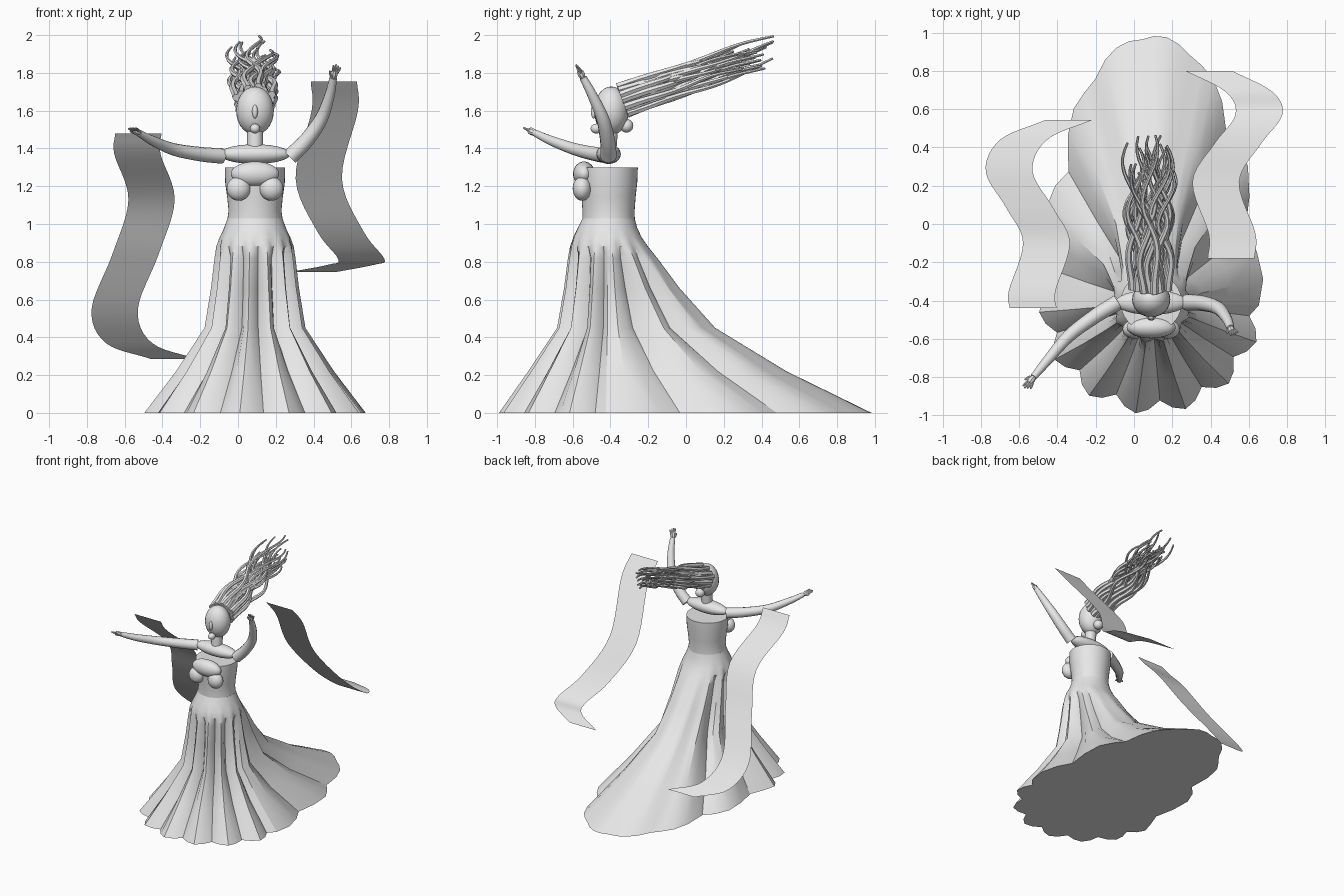
import bpy, bmesh, math, random
from mathutils import Vector

cube = bpy.data.objects.get("Cube")
if cube:
    bpy.data.objects.remove(cube, do_unlink=True)

random.seed(4)
CX, CY = 0.09, -0.41  # body axis

clay = bpy.data.materials.new("pale_grey")
clay.use_nodes = True
clay.diffuse_color = (0.8, 0.8, 0.8, 1)
clay.node_tree.nodes["Principled BSDF"].inputs["Base Color"].default_value = (0.8, 0.8, 0.8, 1)


def finish(ob, angle=40):
    ob.data.materials.clear()
    ob.data.materials.append(clay)
    bpy.ops.object.select_all(action='DESELECT')
    ob.select_set(True)
    bpy.context.view_layer.objects.active = ob
    bpy.ops.object.shade_smooth_by_angle(angle=math.radians(angle))
    return ob


def from_bmesh(name, bm, angle=40):
    mesh = bpy.data.meshes.new(name)
    bm.to_mesh(mesh)
    bm.free()
    ob = bpy.data.objects.new(name, mesh)
    bpy.context.collection.objects.link(ob)
    return finish(ob, angle)


def ellipsoid(name, center, radii):
    bpy.ops.mesh.primitive_uv_sphere_add(segments=24, ring_count=14, location=center)
    ob = bpy.context.object
    ob.name = name
    ob.scale = radii
    return finish(ob)


def smooth_path(points, steps=6):
    """Catmull-Rom curve through tuples of any length."""
    p = [Vector(q) for q in points]
    p = [p[0] * 2 - p[1]] + p + [p[-1] * 2 - p[-2]]
    out = []
    for a, b, c, d in zip(p, p[1:], p[2:], p[3:]):
        for i in range(steps):
            t = i / steps
            out.append(0.5 * (2 * b + (c - a) * t + (2 * a - 5 * b + 4 * c - d) * t ** 2
                              + (3 * b - a - 3 * c + d) * t ** 3))
    return out + [p[-2]]


def tubes(name, paths, resolution=3):
    """Tapered tubes; each path point is x, y, z, radius."""
    cu = bpy.data.curves.new(name, 'CURVE')
    cu.dimensions = '3D'
    cu.bevel_depth = 1
    cu.bevel_resolution = resolution
    cu.use_fill_caps = True
    for path in paths:
        sp = cu.splines.new('POLY')
        sp.points.add(len(path) - 1)
        for pt, q in zip(sp.points, path):
            pt.co = (q[0], q[1], q[2], 1)
            pt.radius = q[3]
    ob = bpy.data.objects.new(name, cu)
    bpy.context.collection.objects.link(ob)
    bpy.ops.object.select_all(action='DESELECT')
    ob.select_set(True)
    bpy.context.view_layer.objects.active = ob
    bpy.ops.object.convert(target='MESH')
    return finish(bpy.context.object)


def loft(name, rings, angle):
    """Closed skin through rings of points, capped at both ends."""
    bm = bmesh.new()
    loops = [[bm.verts.new(co) for co in ring] for ring in rings]
    for a, b in zip(loops, loops[1:]):
        n = len(a)
        for i in range(n):
            j = (i + 1) % n
            bm.faces.new((a[i], a[j], b[j], b[i]))
    bm.faces.new(loops[0])
    bm.faces.new(loops[-1])
    bmesh.ops.recalc_face_normals(bm, faces=bm.faces)
    return from_bmesh(name, bm, angle)


# Bodice
def oval(z, rx, ry, n=40):
    angles = [math.tau * i / n for i in range(n)]
    return [(CX + rx * math.cos(a), CY + ry * math.sin(a), z) for a in angles]


loft("bodice", [oval(1.02, .147, .139), oval(1.07, .14, .138), oval(1.14, .147, .143),
                oval(1.22, .158, .152), oval(1.30, .16, .155)], 40)

# Pleated skirt, pleats fading into a long train at the back
PLEATS = 14


def skirt_ring(z, rx, front, back, depth):
    ring = []
    n = PLEATS * 4
    for i in range(n):
        a = math.radians(5) + math.tau * i / n
        groove = (0, .35, 1, .35)[i % 4]     # ridge, flank, valley, flank
        fade = min(1, max(.12, 2.3 - 2.4 * math.sin(a)))
        k = 1 - depth * groove * fade
        ry = back if math.sin(a) > 0 else front
        ring.append((CX + rx * k * math.cos(a), CY + ry * k * math.sin(a), z))
    return ring


loft("skirt", [skirt_ring(1.03, .146, .138, .138, 0), skirt_ring(.98, .163, .162, .152, 0),
               skirt_ring(.93, .188, .188, .175, .015), skirt_ring(.88, .206, .206, .21, .07),
               skirt_ring(.82, .215, .217, .26, .2), skirt_ring(.66, .234, .238, .38, .24),
               skirt_ring(.45, .268, .275, .57, .27), skirt_ring(.22, .42, .43, .95, .18),
               skirt_ring(0, .588, .585, 1.4, .12)], 30)

# Chest, shoulders and neck
ellipsoid("upper_chest", (CX, -.54, 1.265), (.128, .058, .066))
for side, label in ((-1, "right"), (1, "left")):
    ellipsoid(label + "_breast", (CX + side * .087, -.55, 1.187), (.063, .05, .064))
ellipsoid("shoulders", (CX, CY, 1.37), (.188, .065, .052))
tubes("neck", [[(CX, -.41, 1.38, .043), (CX, -.40, 1.52, .043)]])

# Head
ellipsoid("head", (CX, -.395, 1.60), (.1, .092, .128))
ellipsoid("nose", (CX, -.488, 1.595), (.015, .016, .036))
ellipsoid("mouth", (CX, -.475, 1.505), (.027, .03, .026))
ellipsoid("nape_knot", (CX, -.315, 1.52), (.036, .036, .036))

# Arms
arms = {
    "right": [(-.085, -.41, 1.36, .041), (-.2, -.48, 1.37, .038), (-.34, -.585, 1.395, .033),
              (-.45, -.71, 1.44, .026), (-.525, -.8, 1.482, .018)],
    "left": [(.275, -.41, 1.355, .043), (.36, -.415, 1.44, .04), (.44, -.44, 1.555, .035),
             (.485, -.495, 1.68, .027), (.505, -.545, 1.775, .02)],
}
fan = {"right": Vector((.6, -.5, .2)), "left": Vector((.9, .2, .1))}
for label, path in arms.items():
    tubes(label + "_arm", [smooth_path(path)], 4)
    # Hand: palm, four fingers and a thumb
    wrist = Vector(path[-1][:3])
    along = (wrist - Vector(path[-2][:3])).normalized()
    across = fan[label] - along * fan[label].dot(along)
    across.normalize()
    palm = wrist + along * .03
    hand = [[(*wrist, .014), (*(wrist + along * .012), .019), (*palm, .02),
             (*(palm + along * .012), .014)]]
    for i, reach in enumerate((.028, .04, .045, .038, .03)):
        s = i - 2
        root = palm + across * s * .0075 - along * (.02 if i == 0 else 0)
        mid = root + along * reach * .6 + across * s * .004
        tip = mid + along * reach * .5 + across * s * .002
        hand.append([(*root, .008), (*mid, .0065), (*tip, .004)])
    tubes(label + "_hand", hand, 2)

# Wind-blown wavy hair, thick at the roots and fanning out at the tips
strands = []
for i in range(34):
    turn = i * 2.4
    spread = math.sqrt((i + .5) / 34)
    u, v = spread * math.cos(turn), spread * math.sin(turn)
    root = Vector((CX + .108 * u, -.335 - .03 * v, 1.65 + .08 * v))
    tip = Vector((CX + .13 * u + random.uniform(-.04, .04), random.uniform(.24, .47), 0))
    tip.z = 1.855 + .25 * (tip.y - .24) + .075 * v + random.uniform(-.02, .02)
    phase = random.choice((0, math.pi)) + random.uniform(-.5, .5)
    strand = []
    for k in range(21):
        t = k / 20
        p = root.lerp(tip, t)
        p.x += .045 * min(1, t * 2) * math.sin(phase + t * 9)
        p.z += .012 * t * math.cos(phase + t * 9)
        strand.append((*p, .021 - .0145 * t))
    strands.append(strand)
tubes("hair", strands, 1)

# Floating ribbons: thin sheets swept sideways
ribbons = {
    "right_ribbon": [(-.65, -.44, 1.48), (-.655, -.35, 1.37), (-.58, -.1, 1.13),
                     (-.665, .08, .84), (-.775, .275, .55), (-.7, .44, .37), (-.46, .545, .285)],
    "left_ribbon": [(.385, -.18, 1.755), (.39, -.05, 1.6), (.305, .22, 1.24),
                    (.42, .42, .96), (.53, .57, .815), (.48, .69, .785), (.27, .8, .745)],
}
for name, edge in ribbons.items():
    bm = bmesh.new()
    rows = [(bm.verts.new(p), bm.verts.new(p + Vector((.245, 0, 0)))) for p in smooth_path(edge)]
    for (a, b), (c, d) in zip(rows, rows[1:]):
        bm.faces.new((a, b, d, c))
    from_bmesh(name, bm)
